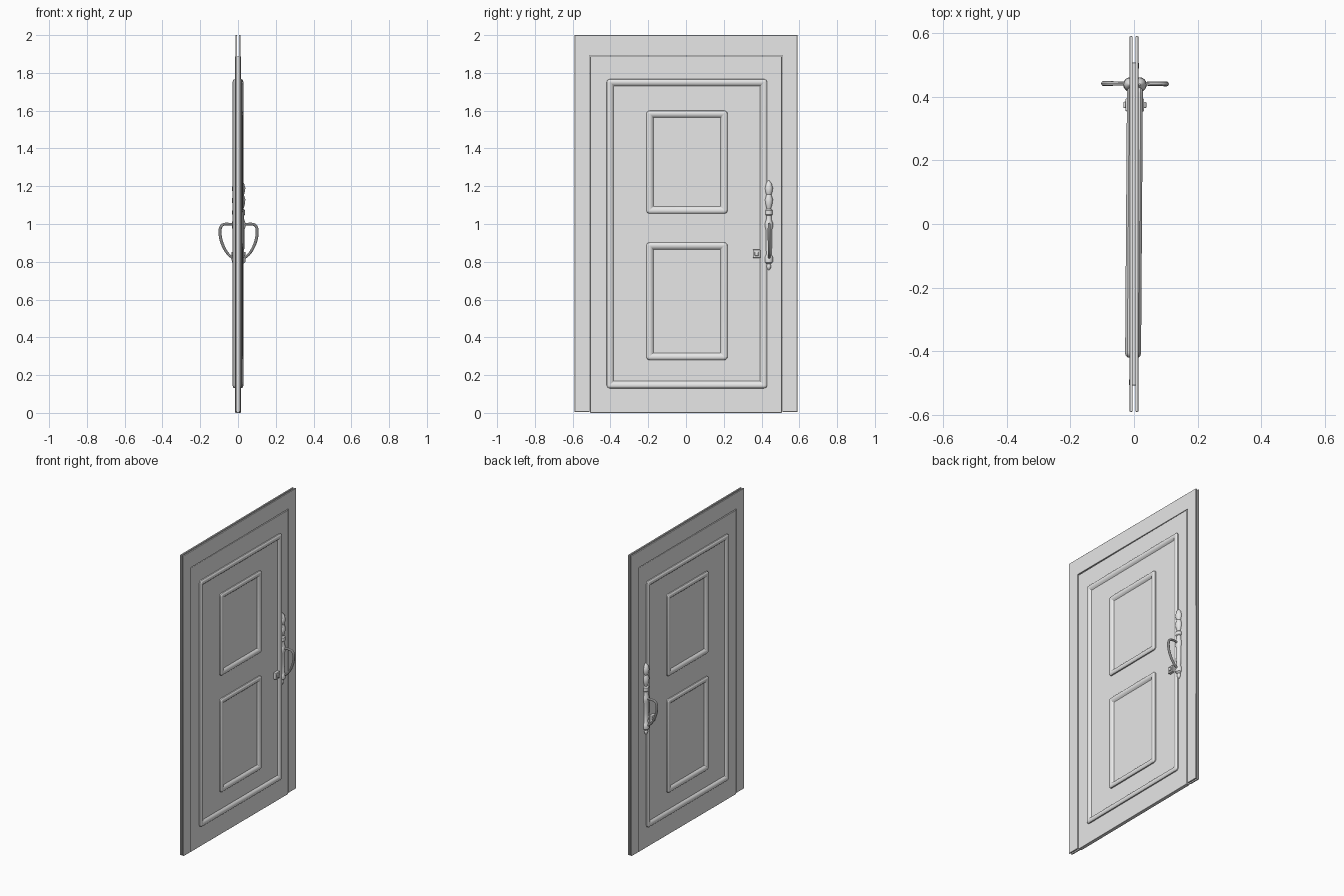
import bpy, bmesh, math
from mathutils import Vector, Matrix

if "Cube" in bpy.data.objects:
    bpy.data.objects.remove(bpy.data.objects["Cube"])

grey = bpy.data.materials.new("plain_grey")
grey.diffuse_color = (0.8, 0.8, 0.8, 1)
grey.use_nodes = True
grey.node_tree.nodes["Principled BSDF"].inputs["Base Color"].default_value = grey.diffuse_color
TILT = Matrix.Rotation(-0.007, 4, 'Z')   # the leaf stands very slightly ajar


def finish(name, bm, tilt=True, bevel=0.0, smooth=True):
    bmesh.ops.recalc_face_normals(bm, faces=bm.faces)
    me = bpy.data.meshes.new(name)
    bm.to_mesh(me)
    bm.free()
    me.materials.append(grey)
    ob = bpy.data.objects.new(name, me)
    bpy.context.collection.objects.link(ob)
    if tilt:
        ob.matrix_world = TILT
    if bevel:
        m = ob.modifiers.new("bevel", 'BEVEL')
        m.width, m.segments = bevel, 2
    if smooth:
        bpy.ops.object.select_all(action='DESELECT')
        ob.select_set(True)
        bpy.context.view_layer.objects.active = ob
        bpy.ops.object.shade_smooth_by_angle(angle=math.radians(35))
    return ob


def box(name, x0, x1, y0, y1, z0, z1, **kw):
    bm = bmesh.new()
    bmesh.ops.create_cube(bm, size=1)
    for v in bm.verts:
        v.co = Vector(((x0 + x1) / 2 + v.co.x * (x1 - x0),
                       (y0 + y1) / 2 + v.co.y * (y1 - y0),
                       (z0 + z1) / 2 + v.co.z * (z1 - z0)))
    return finish(name, bm, **kw)


def bridge(bm, a, b):
    n = len(a)
    for i in range(n):
        bm.faces.new((a[i], a[(i + 1) % n], b[(i + 1) % n], b[i]))


def moulding(name, side, y0, y1, z0, z1, base=0.011):
    # raised rectangular bead with rounded outer corners: (inset, height)
    prof = [(0, 0), (0.001, 0.007), (0.006, 0.012), (0.013, 0.014),
            (0.022, 0.013), (0.030, 0.009), (0.034, 0.004), (0.038, 0)]
    bm = bmesh.new()
    loops = []
    for inset, h in prof:
        r = max(0.018 - inset, 0.002)
        a0, a1, b0, b1 = y0 + inset + r, y1 - inset - r, z0 + inset + r, z1 - inset - r
        loop = []
        for k, (cy, cz) in enumerate(((a1, b1), (a0, b1), (a0, b0), (a1, b0))):
            for j in range(5):
                t = (k + j / 4) * math.pi / 2
                loop.append(bm.verts.new((side * (base + h), cy + r * math.cos(t), cz + r * math.sin(t))))
        loops.append(loop)
    for i in range(len(loops)):
        bridge(bm, loops[i], loops[(i + 1) % len(loops)])
    finish(name, bm)


def handle_plate(name, side, y):
    # turned ornamental stem: (height, radius)
    prof = [(0.757, 0.003), (0.765, 0.010), (0.777, 0.013), (0.787, 0.009), (0.797, 0.021),
            (0.812, 0.023), (0.828, 0.021), (0.84, 0.014), (0.90, 0.018), (0.97, 0.018),
            (0.985, 0.022), (1.005, 0.022), (1.025, 0.015), (1.045, 0.015), (1.05, 0.020),
            (1.072, 0.020), (1.08, 0.011), (1.10, 0.018), (1.13, 0.022), (1.155, 0.014),
            (1.165, 0.018), (1.19, 0.022), (1.215, 0.015), (1.23, 0.003)]
    bm = bmesh.new()
    loops = [[bm.verts.new((side * 0.015 + 0.95 * r * math.cos(a), y + r * math.sin(a), z))
              for a in (i * math.tau / 16 for i in range(16))] for z, r in prof]
    for a, b in zip(loops, loops[1:]):
        bridge(bm, a, b)
    bm.faces.new(loops[0])
    bm.faces.new(loops[-1])
    finish(name, bm)


def handle_grip(name, side, y):
    # D-shaped pull swept along a smooth path
    pts = [(0.022, 0.995), (0.055, 1.0), (0.085, 0.995), (0.098, 0.97), (0.094, 0.92),
           (0.075, 0.87), (0.050, 0.835), (0.022, 0.815)]
    pts = [Vector(p) for p in pts]
    path = []
    for i in range(len(pts) - 1):
        p0, p1, p2, p3 = pts[max(i - 1, 0)], pts[i], pts[i + 1], pts[min(i + 2, len(pts) - 1)]
        for j in range(4):
            t = j / 4
            path.append(0.5 * (2 * p1 + (p2 - p0) * t + (2 * p0 - 5 * p1 + 4 * p2 - p3) * t * t
                               + (3 * p1 - p0 - 3 * p2 + p3) * t ** 3))
    path.append(pts[-1])
    bm = bmesh.new()
    loops = []
    for i, p in enumerate(path):
        d = (path[min(i + 1, len(path) - 1)] - path[max(i - 1, 0)]).normalized()
        r = 0.006 + 0.002 * math.sin(math.pi * i / (len(path) - 1))
        loops.append([bm.verts.new((side * (p.x - d.y * r * math.cos(a)), y + r * math.sin(a),
                                    p.y + d.x * r * math.cos(a)))
                      for a in (k * math.tau / 10 for k in range(10))])
    for a, b in zip(loops, loops[1:]):
        bridge(bm, a, b)
    bm.faces.new(loops[0])
    bm.faces.new(loops[-1])
    finish(name, bm)


# door leaf
box("door_leaf", -0.0115, 0.0115, -0.507, 0.507, 0.0, 1.888, bevel=0.002)

for side, tag in ((1, "right"), (-1, "left")):
    # surround: an arch of two jambs and a head on each face
    bm = bmesh.new()
    outline = [(-0.59, 0.005), (-0.51, 0.005), (-0.51, 1.892), (0.51, 1.892),
               (0.51, 0.005), (0.59, 0.005), (0.59, 2.0), (-0.59, 2.0)]
    a = [bm.verts.new((side * 0.004, y, z)) for y, z in outline]
    b = [bm.verts.new((side * 0.0135, y, z)) for y, z in outline]
    bridge(bm, a, b)
    bm.faces.new(a)
    bm.faces.new(b)
    finish("door_frame_" + tag, bm, tilt=False, bevel=0.002)

    # raised mouldings
    moulding("outer_moulding_" + tag, side, -0.42, 0.43, 0.13, 1.767)
    moulding("upper_panel_moulding_" + tag, side, -0.21, 0.22, 1.055, 1.60)
    moulding("lower_panel_moulding_" + tag, side, -0.21, 0.22, 0.28, 0.902)

    # handle and lock
    handle_plate("handle_plate_" + tag, side, 0.438)
    handle_grip("handle_grip_" + tag, side, 0.441)
    xs = sorted((side * 0.008, side * 0.029))
    box("lock_plate_" + tag, *xs, 0.354, 0.394, 0.820, 0.864, bevel=0.003)
    xs = sorted((side * 0.026, side * 0.036))
    box("lock_barrel_" + tag, *xs, 0.364, 0.384, 0.831, 0.853, bevel=0.003)
